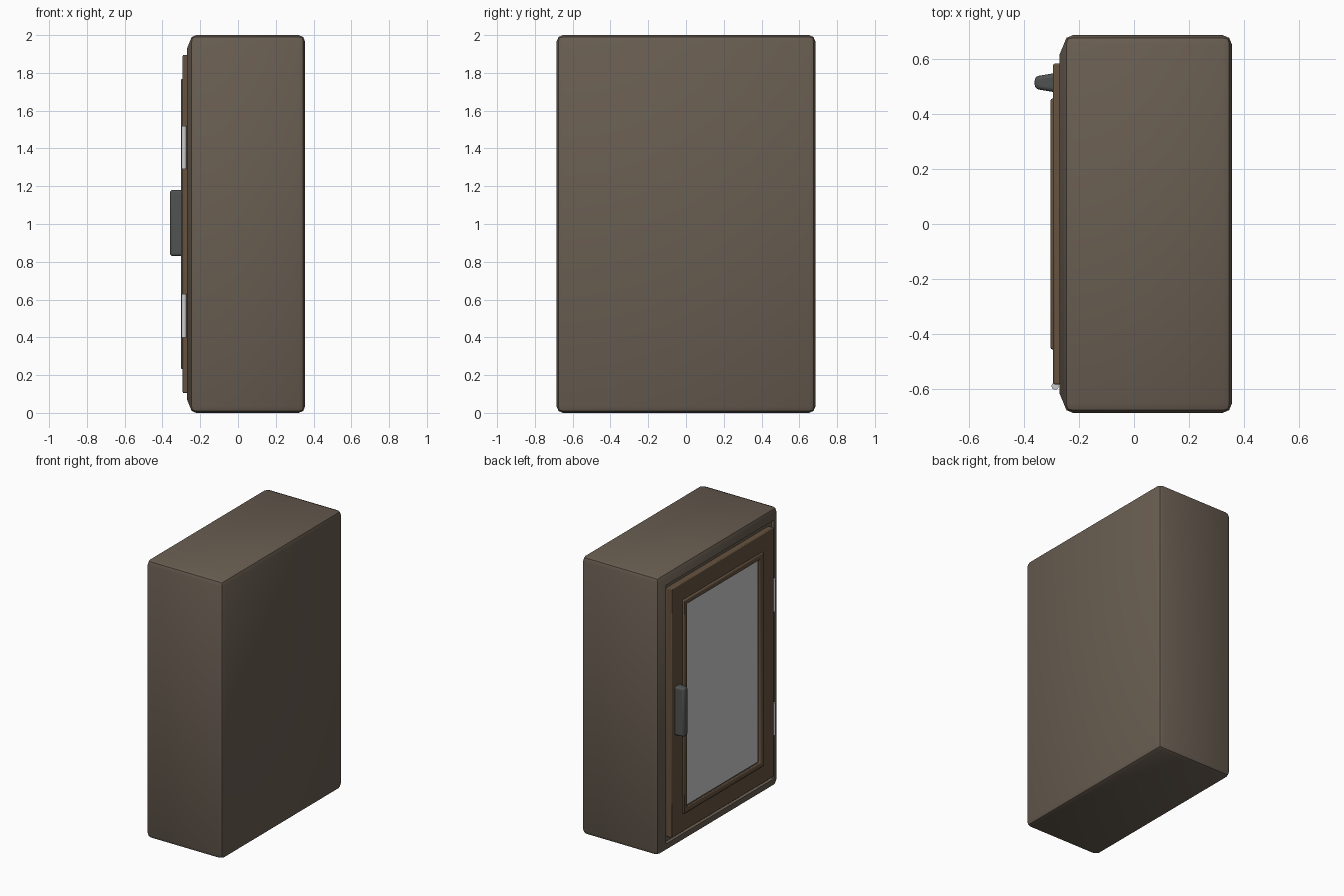
import bpy, bmesh, math
from mathutils import Vector

if "Cube" in bpy.data.objects:
    bpy.data.objects.remove(bpy.data.objects["Cube"])

MID_Z = 1.0


def material(name, color, roughness=0.6):
    mat = bpy.data.materials.new(name)
    mat.use_nodes = True
    mat.diffuse_color = (*color, 1)
    bsdf = mat.node_tree.nodes["Principled BSDF"]
    bsdf.inputs["Base Color"].default_value = (*color, 1)
    bsdf.inputs["Roughness"].default_value = roughness
    return mat


body_mat = material("body_paint", (0.14, 0.11, 0.083))
door_mat = material("door_wood", (0.13, 0.085, 0.05))
handle_mat = material("dark_metal", (0.08, 0.085, 0.085))
hinge_mat = material("bright_metal", (0.7, 0.7, 0.7))
glass_mat = material("pane_glass", (0.58, 0.58, 0.58), 0.3)


def finish(name, bm, mat, bevel=0.0, segments=2):
    bmesh.ops.recalc_face_normals(bm, faces=bm.faces)
    mesh = bpy.data.meshes.new(name)
    bm.to_mesh(mesh)
    bm.free()
    mesh.materials.append(mat)
    obj = bpy.data.objects.new(name, mesh)
    bpy.context.collection.objects.link(obj)
    bpy.ops.object.select_all(action='DESELECT')
    obj.select_set(True)
    bpy.context.view_layer.objects.active = obj
    bpy.ops.object.shade_smooth_by_angle(angle=math.radians(35))
    if bevel:
        mod = obj.modifiers.new("rounding", 'BEVEL')
        mod.width = bevel
        mod.segments = segments


def box(low, high):
    bm = bmesh.new()
    bmesh.ops.create_cube(bm, size=1)
    low, high = Vector(low), Vector(high)
    for v in bm.verts:
        v.co = (low + high) / 2 + v.co * (high - low)
    return bm


def extrude(bm, faces, offset):
    new = bmesh.ops.extrude_face_region(bm, geom=faces)["geom"]
    verts = [g for g in new if isinstance(g, bmesh.types.BMVert)]
    bmesh.ops.translate(bm, verts=verts, vec=offset)


def frame(name, half_y, half_z, width, back, front, mat, bevel):
    """Rectangular picture-frame ring lying across the x axis."""
    bm = box((front, -half_y, MID_Z - half_z), (back, half_y, MID_Z + half_z))
    bm.normal_update()
    ends = [f for f in bm.faces if abs(f.normal.x) > 0.9]
    bmesh.ops.inset_individual(bm, faces=ends, thickness=width)
    loops = [e for f in ends for e in f.edges]
    bmesh.ops.delete(bm, geom=ends, context='FACES_ONLY')
    bmesh.ops.bridge_loops(bm, edges=loops)
    finish(name, bm, mat, bevel)


# Cabinet body: rounded box with a sloped raised rim and a shallow door recess
bm = box((-0.255, -0.685, 0), (0.355, 0.685, 2))
bmesh.ops.bevel(bm, geom=bm.edges[:], offset=0.034, segments=2,
                profile=0.5, affect='EDGES')
bm.normal_update()
front = max((f for f in bm.faces if f.normal.x < -0.99), key=lambda f: f.calc_area())
bmesh.ops.inset_region(bm, faces=[front], thickness=0.052)
bmesh.ops.translate(bm, verts=front.verts[:], vec=(-0.015, 0, 0))
bmesh.ops.inset_region(bm, faces=[front], thickness=0.003)
bmesh.ops.translate(bm, verts=front.verts[:], vec=(0.02, 0, 0))
finish("cabinet_body", bm, body_mat)

# Door frame, raised moulding and pane
frame("door_frame", 0.582, 0.895, 0.18, -0.245, -0.293, door_mat, 0.006)
frame("door_moulding", 0.455, 0.768, 0.055, -0.28, -0.303, door_mat, 0.008)
finish("door_pane", box((-0.287, -0.41, MID_Z - 0.725),
                        (-0.275, 0.41, MID_Z + 0.725)), glass_mat)

# Tapered pull handle
bm = bmesh.new()
profile = [(-0.27, 0.475), (-0.27, 0.55), (-0.36, 0.535), (-0.36, 0.49)]
face = bm.faces.new([bm.verts.new((x, y, 0.83)) for x, y in profile])
extrude(bm, [face], (0, 0, 0.35))
finish("door_handle", bm, handle_mat, 0.014, 3)

# Pair of barrel hinges on the side opposite the handle
for label, z in (("lower", 0.515), ("upper", 1.405)):
    bm = bmesh.new()
    bmesh.ops.create_cone(bm, cap_ends=True, segments=16,
                          radius1=0.013, radius2=0.013, depth=0.23)
    bmesh.ops.translate(bm, verts=bm.verts, vec=(-0.286, -0.588, z))
    finish(label + "_hinge", bm, hinge_mat)
